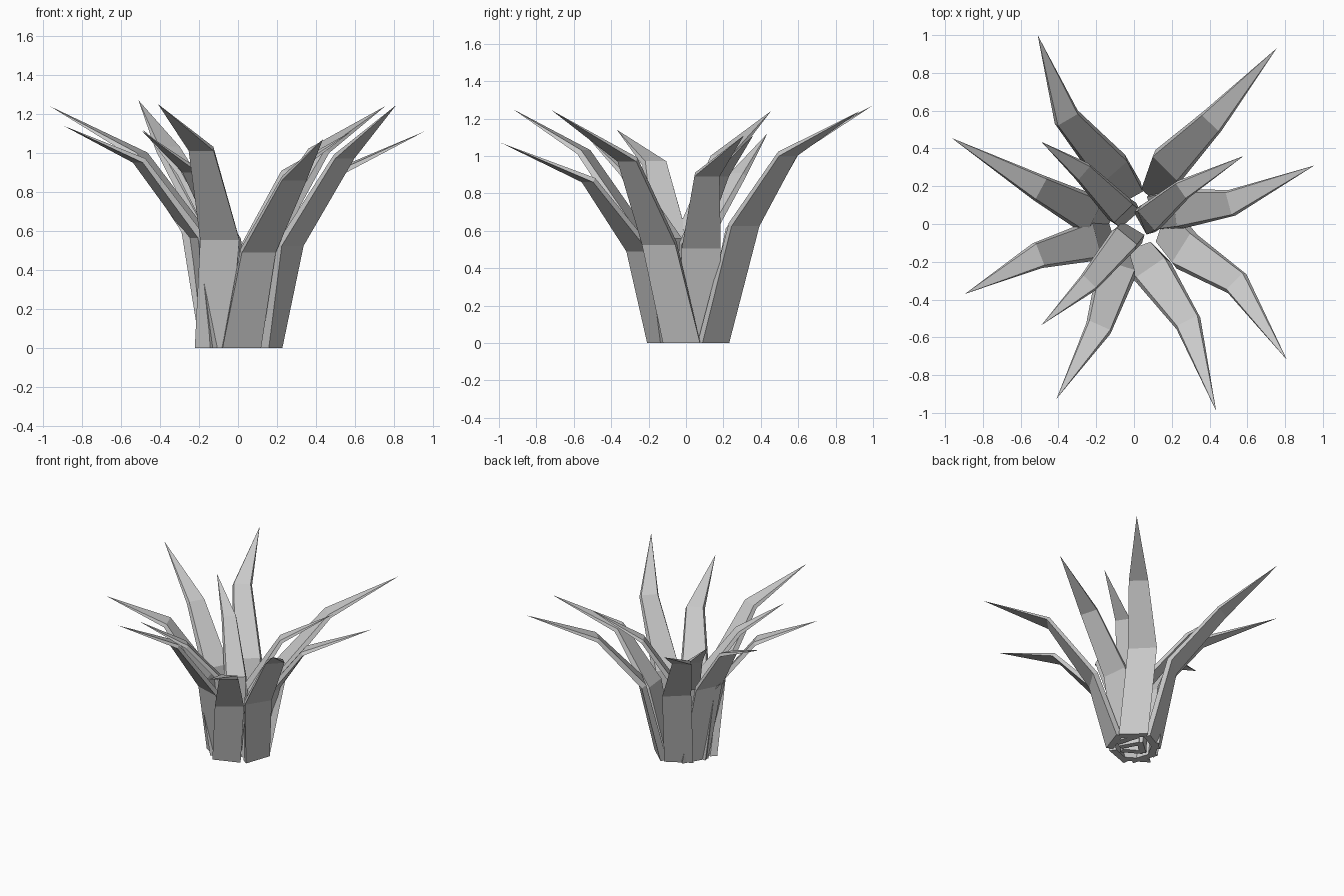
import bpy, bmesh
from mathutils import Vector

if "Cube" in bpy.data.objects:
    bpy.data.objects.remove(bpy.data.objects["Cube"])

# base (x, y), middle, bend and tip centres of every leaf
OUTER = [
    ((-.05, .16), (-.12, .29, .60), (-.355, .56, 1.02), (-.51, 1.00, 1.27)),
    ((.13, .15), (.18, .31, .63), (.41, .54, 1.01), (.755, .93, 1.24)),
    ((.13, .07), (.24, .08, .51), (.51, .11, .90), (.955, .31, 1.11)),
    ((.18, -.02), (.27, -.14, .53), (.54, -.31, .98), (.81, -.72, 1.245)),
    ((.015, -.16), (.10, -.25, .495), (.285, -.52, .87), (.435, -.99, 1.07)),
    ((-.125, -.12), (-.09, -.24, .56), (-.185, -.545, 1.02), (-.41, -.925, 1.25)),
    ((-.15, -.06), (-.22, -.09, .57), (-.505, -.165, .96), (-.895, -.37, 1.14)),
    ((-.13, .08), (-.23, .05, .60), (-.50, .19, .99), (-.965, .455, 1.24)),
]
INNER = [
    ((.06, .02), (.08, .03, .53), (.255, .18, .90), (.58, .36, 1.11)),
    ((-.02, -.05), (-.05, -.08, .55), (-.24, -.31, .91), (-.49, -.535, 1.11)),
    ((-.04, .05), (-.07, .07, .55), (-.27, .275, .90), (-.49, .435, 1.12)),
]


def side(d):
    """Horizontal direction across the leaf."""
    return Vector((-d.y, d.x, 0)).normalized()


def leaf(name, base, mid, bend, tip, widths, thick):
    p = [Vector((*base, 0)), Vector(mid), Vector(bend), Vector(tip)]
    s1, s2 = side(p[2] - p[1]), side(p[3] - p[2])
    across = [(s1 + side(p[0])).normalized(), s1, (s1 + s2).normalized()]
    bm = bmesh.new()
    rings = []
    for i in range(3):
        if i == 0:
            t = Vector((0, 0, 1))
        else:
            t = ((p[i] - p[i - 1]).normalized() + (p[i + 1] - p[i]).normalized()).normalized()
        w = across[i] * widths[i] / 2
        n = across[i].cross(t).normalized()  # towards the outer face
        out, inn = n * .013, n * (.013 - thick[i])
        # the inner face is a little narrower than the outer one
        rings.append([bm.verts.new(p[i] + q)
                      for q in (-w * .86 + inn, w * .86 + inn, w + out, -w + out)])
    point = bm.verts.new(p[3])
    bm.faces.new(rings[0])
    for a, b in zip(rings, rings[1:]):
        for k in range(4):
            j = (k + 1) % 4
            bm.faces.new((a[k], a[j], b[j], b[k]))
    for k in range(4):
        bm.faces.new((rings[2][k], rings[2][(k + 1) % 4], point))
    bmesh.ops.recalc_face_normals(bm, faces=bm.faces)
    me = bpy.data.meshes.new(name)
    bm.to_mesh(me)
    bm.free()
    ob = bpy.data.objects.new(name, me)
    bpy.context.collection.objects.link(ob)


# outer ring of broad leaves
for i, pts in enumerate(OUTER):
    leaf(f"outer_leaf_{i + 1}", *pts, (.21, .21, .14), (.05, .04, .028))

# shorter leaves in the heart of the plant
for i, pts in enumerate(INNER):
    leaf(f"inner_leaf_{i + 1}", *pts, (.16, .16, .108), (.045, .035, .025))
